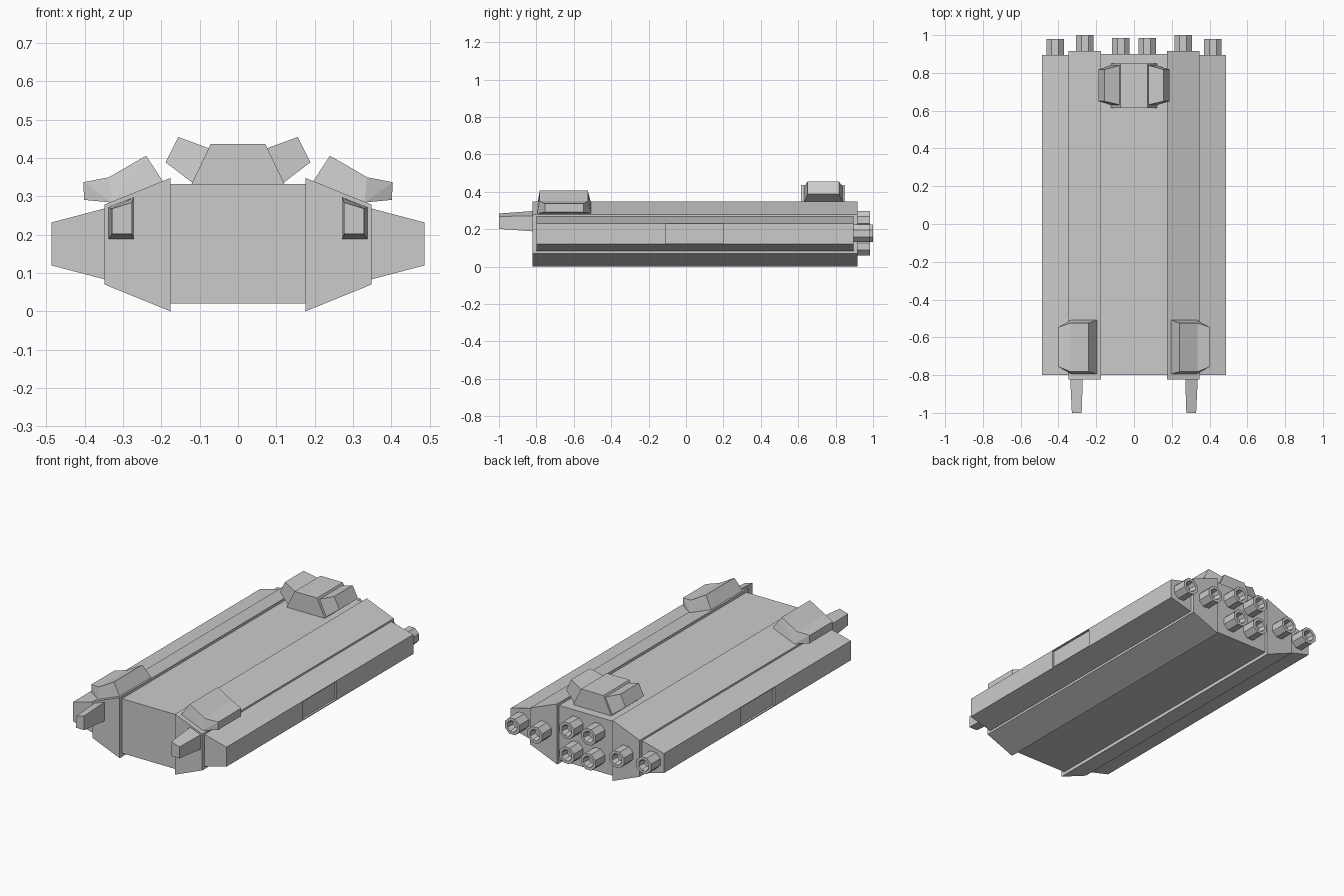
import bpy, bmesh, math
from mathutils import Vector, Matrix

if "Cube" in bpy.data.objects:
    bpy.data.objects.remove(bpy.data.objects["Cube"])


def finish(name, bm):
    bmesh.ops.recalc_face_normals(bm, faces=bm.faces)
    me = bpy.data.meshes.new(name)
    bm.to_mesh(me)
    bm.free()
    ob = bpy.data.objects.new(name, me)
    bpy.context.collection.objects.link(ob)
    return ob


def hull(name, points):
    """Flat-faced convex solid around the given corner points."""
    bm = bmesh.new()
    for p in points:
        bm.verts.new(p)
    bmesh.ops.convex_hull(bm, input=bm.verts)
    bmesh.ops.dissolve_limit(bm, angle_limit=0.01, verts=bm.verts, edges=bm.edges)
    return finish(name, bm)


def sections(rows, s=1):
    """Rows of (x, z, y_min, y_max) to corner points, s mirrors x."""
    return [(s * x, y, z) for x, z, y0, y1 in rows for y in (y0, y1)]


def prism(name, profile, y0, y1, s=1):
    return hull(name, sections([(x, z, y0, y1) for x, z in profile], s))


def thruster(name, x, y0, y1, z, r=0.05):
    """Eight-sided nozzle with a sunken bowl."""
    bm = bmesh.new()
    rings = []
    for rad, y in ((r, y0), (r, y1), (r * 0.66, y1), (r * 0.5, y1 - 0.04)):
        rings.append([bm.verts.new((x + rad * math.cos(a), y, z + rad * math.sin(a)))
                      for a in [math.pi / 8 + i * math.pi / 4 for i in range(8)]])
    for a, b in zip(rings, rings[1:]):
        for i in range(8):
            j = (i + 1) % 8
            bm.faces.new((a[i], a[j], b[j], b[i]))
    bm.faces.new(rings[0])
    bm.faces.new(rings[-1])
    return finish(name, bm)


# Central hull
prism("central_hull", [(-0.176, 0.02), (0.176, 0.02), (0.176, 0.333), (-0.176, 0.333)], -0.80, 0.90)

# Rear dorsal turret base
prism("rear_turret_base", [(-0.122, 0.331), (0.122, 0.331), (0.071, 0.437), (-0.071, 0.437)], 0.615, 0.85)

for s, side in ((1, "right"), (-1, "left")):
    # Sloped inner armour hull
    prism(f"{side}_inner_hull", [(0.176, 0), (0.348, 0.07), (0.348, 0.279), (0.176, 0.348)], -0.822, 0.917, s)

    # Outer hull with a shallow hangar recess
    outer = prism(f"{side}_outer_hull", [(0.346, 0.083), (0.487, 0.12), (0.487, 0.232), (0.346, 0.269)],
                  -0.80, 0.895, s)
    cutter = prism("recess_cutter", [(0.475, 0.125), (0.52, 0.125), (0.52, 0.228), (0.475, 0.228)],
                   -0.11, 0.20, s)
    cutter.hide_render = True
    mod = outer.modifiers.new("recess", 'BOOLEAN')
    mod.operation = 'DIFFERENCE'
    mod.object = cutter
    mod.solver = 'EXACT'
    bpy.context.view_layer.objects.active = outer
    bpy.ops.object.modifier_apply(modifier=mod.name)
    bpy.data.objects.remove(cutter)

    # Rear turret side pod
    hull(f"{side}_rear_turret_pod", sections([
        (0.074, 0.425, 0.63, 0.84), (0.118, 0.335, 0.63, 0.84),
        (0.156, 0.455, 0.65, 0.818), (0.189, 0.389, 0.65, 0.818)], s))

    # Front turret: main block and outer lip
    hull(f"{side}_front_turret", sections([
        (0.195, 0.338, -0.795, -0.507), (0.24, 0.406, -0.782, -0.525),
        (0.337, 0.35, -0.782, -0.525), (0.33, 0.284, -0.795, -0.507)], s))
    hull(f"{side}_front_turret_lip", sections([
        (0.337, 0.35, -0.782, -0.525), (0.33, 0.284, -0.795, -0.507),
        (0.403, 0.337, -0.755, -0.547), (0.402, 0.291, -0.755, -0.547)], s))

    # Tapered forward gun
    back = [(0.271, 0.188), (0.338, 0.188), (0.338, 0.272), (0.271, 0.298)]
    front = [(0.277, 0.202), (0.329, 0.202), (0.329, 0.268), (0.277, 0.284)]
    hull(f"{side}_forward_gun", [(s * x, -0.81, z) for x, z in back] + [(s * x, -1.0, z) for x, z in front])

    # Rear thrusters
    thruster(f"{side}_outer_thruster", s * 0.418, 0.885, 0.98, 0.178)
    thruster(f"{side}_inner_thruster", s * 0.26, 0.907, 1.0, 0.178)
    for z, level in ((0.107, "lower"), (0.25, "upper")):
        thruster(f"{side}_{level}_central_thruster", s * 0.069, 0.89, 0.985, z)
